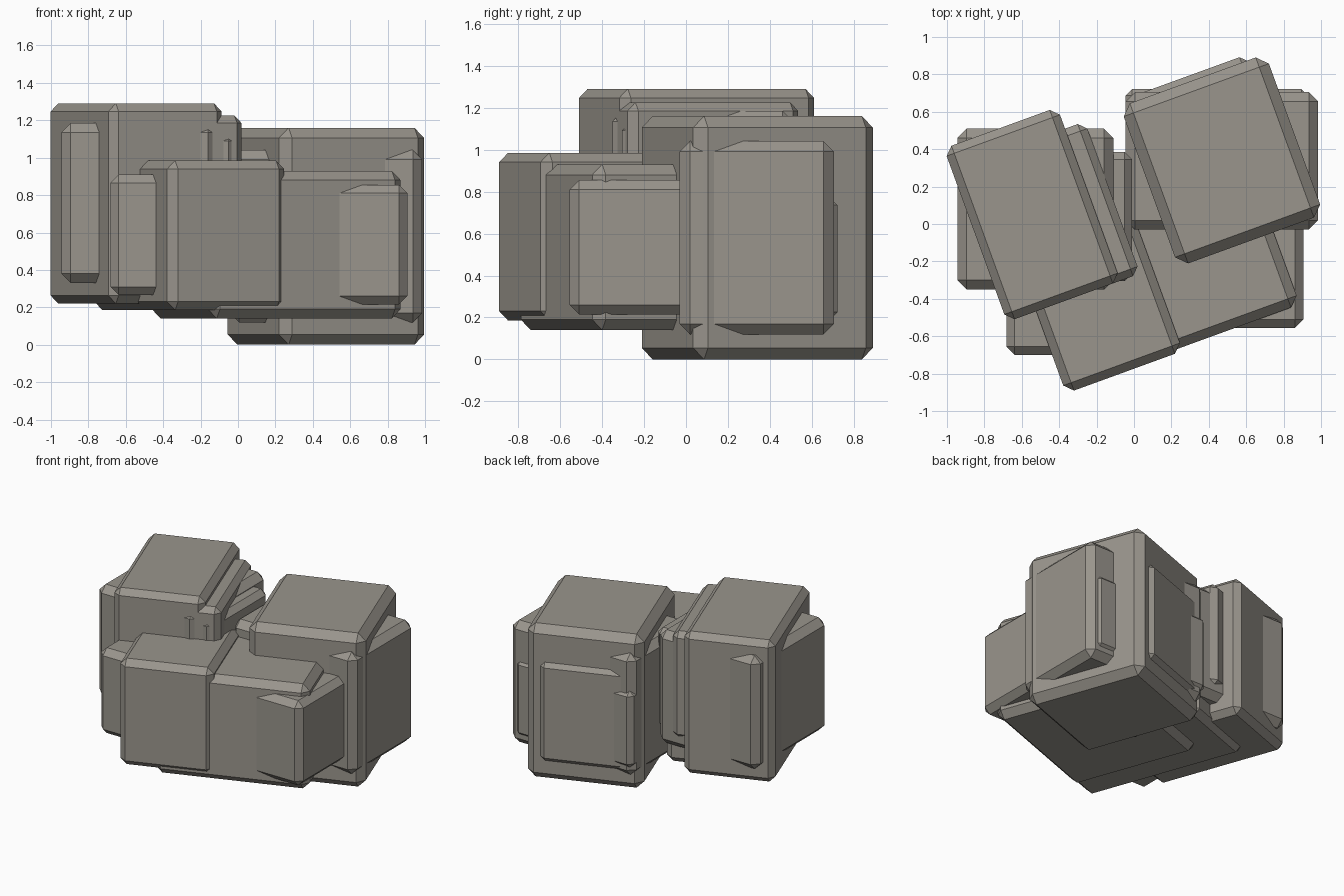
import bpy, bmesh, math
from mathutils import Vector, Matrix

cube = bpy.data.objects.get("Cube")
if cube:
    bpy.data.objects.remove(cube, do_unlink=True)

STONE = (0.32, 0.30, 0.265, 1)
stone = bpy.data.materials.new("warm grey stone")
stone.use_nodes = True
stone.diffuse_color = STONE
shader = stone.node_tree.nodes["Principled BSDF"]
shader.inputs["Base Color"].default_value = STONE
shader.inputs["Roughness"].default_value = 0.9

TURN = math.radians(20)


def block(name, xs, ys, zs, chamfer, turn=0):
    """Chamfered block given by its ranges, turned about the world z axis."""
    ranges = (xs, ys, zs)
    size = Vector([hi - lo for lo, hi in ranges])
    centre = Vector([(hi + lo) / 2 for lo, hi in ranges])
    bm = bmesh.new()
    bmesh.ops.create_cube(bm, size=1)
    bmesh.ops.scale(bm, vec=size, verts=bm.verts)
    bmesh.ops.bevel(bm, geom=list(bm.edges), offset=chamfer, segments=1,
                    affect='EDGES', profile=0.5)
    mesh = bpy.data.meshes.new(name)
    bm.to_mesh(mesh)
    bm.free()
    mesh.materials.append(stone)
    obj = bpy.data.objects.new(name, mesh)
    obj.location = Matrix.Rotation(turn, 3, 'Z') @ centre
    obj.rotation_euler.z = turn
    bpy.context.collection.objects.link(obj)
    return obj


# Tall rock on the -x side, with its core slabs
block("tall_rock", (-0.817, -0.172), (-0.26, 0.727), (0.22, 1.29), 0.043, TURN)
block("tall_rock_side_slab", (-0.6, -0.06), (-0.26, 0.605), (0.42, 1.225), 0.04, TURN)
block("tall_rock_core", (-0.945, -0.11), (-0.35, 0.51), (0.33, 1.185), 0.05)
block("tall_rock_inner_slab", (-0.6, -0.01), (-0.305, 0.385), (0.38, 1.13), 0.04)

# Large rock at the back on the +x side
block("back_rock", (0.145, 0.971), (-0.297, 0.614), (0, 1.16), 0.055, TURN)
block("back_rock_rear_slab", (0.2, 0.87), (-0.2, 0.645), (0.15, 0.9), 0.035, TURN)
block("back_rock_core", (-0.045, 0.985), (-0.03, 0.705), (0.12, 1.04), 0.05)
block("back_rock_inner_slab", (-0.045, 0.93), (0.1, 0.722), (0.19, 0.77), 0.035)

# Front centre rock
block("front_rock", (-0.651, 0.013), (-0.727, 0.5), (0.185, 0.985), 0.045, TURN)
block("front_rock_core", (-0.683, 0.15), (-0.7, 0.27), (0.265, 0.91), 0.045)

# Low rock at the front on the +x side
block("low_rock", (-0.41, 0.686), (-0.707, 0.27), (0.14, 0.93), 0.05, TURN)
block("low_rock_core", (-0.5, 0.905), (-0.555, 0.24), (0.215, 0.855), 0.045)
